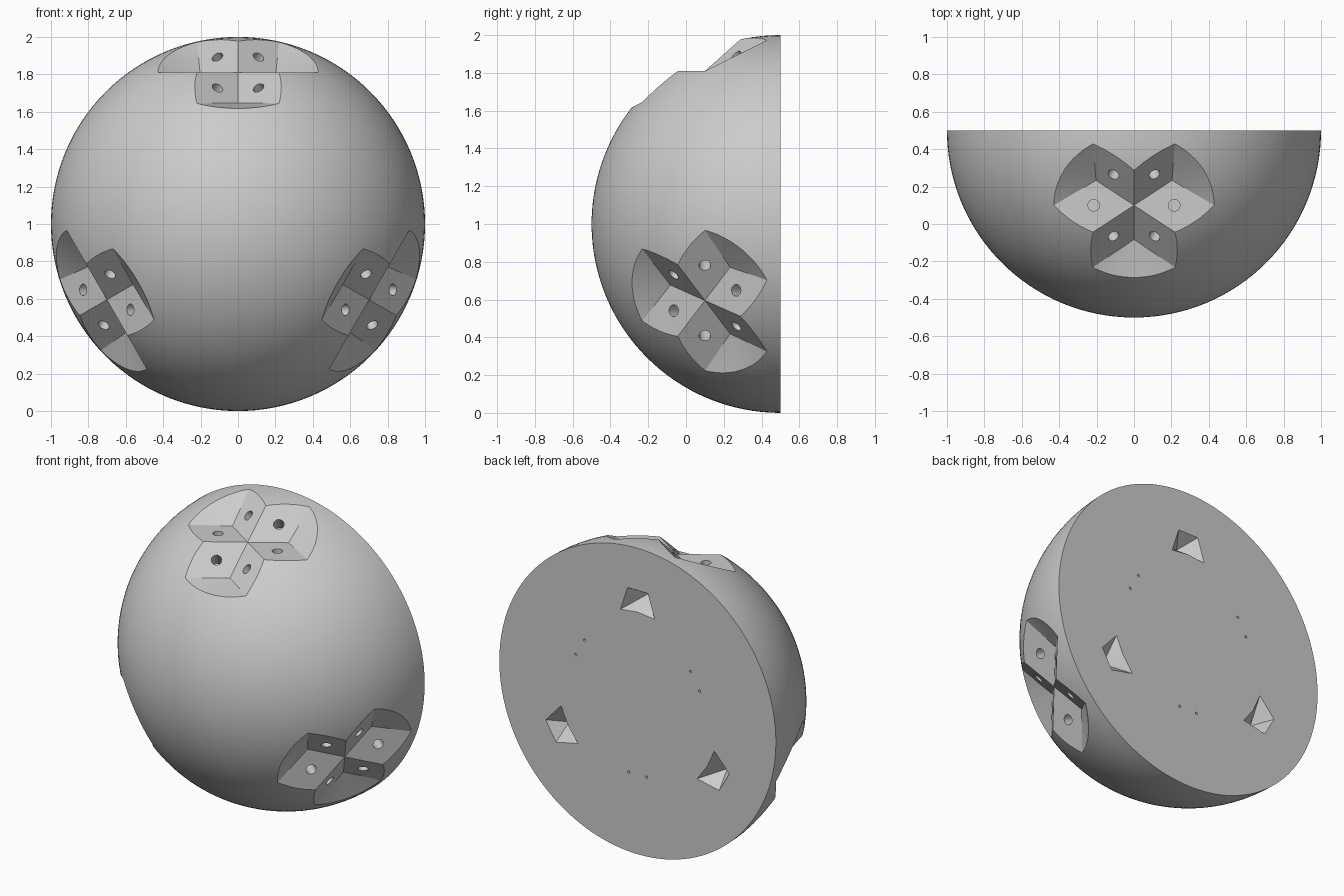
import bpy, bmesh, math
from mathutils import Vector, Matrix

if "Cube" in bpy.data.objects:
    bpy.data.objects.remove(bpy.data.objects["Cube"])

O = Vector((0, 0.5, 1))           # ball centre
C = Vector((0, 0.1, 1.81))        # centre of the top notch
N = (C - O).normalized()


def turn(k):
    return (Matrix.Translation(O) @ Matrix.Rotation(math.radians(120 * k), 4, 'Y')
            @ Matrix.Translation(-O))


def to_object(bm, name):
    bmesh.ops.recalc_face_normals(bm, faces=bm.faces)
    me = bpy.data.meshes.new(name)
    bm.to_mesh(me)
    bm.free()
    ob = bpy.data.objects.new(name, me)
    bpy.context.collection.objects.link(ob)
    return ob


def cylinder(bm, pos, axis, r, depth):
    rot = Vector(axis).to_track_quat('Z', 'Y').to_matrix().to_4x4()
    bmesh.ops.create_cone(bm, cap_ends=True, segments=32, radius1=r, radius2=r,
                          depth=depth, matrix=Matrix.Translation(pos) @ rot)


# half ball with a flat back
bm = bmesh.new()
bmesh.ops.create_uvsphere(bm, u_segments=128, v_segments=64, radius=1,
                          matrix=Matrix.Translation(O) @ Matrix.Rotation(math.pi / 2, 4, 'X'))
bmesh.ops.bisect_plane(bm, geom=bm.verts[:] + bm.edges[:] + bm.faces[:], dist=1e-4,
                       plane_co=O, plane_no=(0, 1, 0), clear_outer=True)
rim = [e for e in bm.edges if e.is_boundary]
bmesh.ops.contextual_create(bm, geom=rim)
ball = to_object(bm, "half_ball")

# six rays and six face tips of the star notch
a, b, c = Vector((.203, .133, 0)), Vector((.203, -.133, 0)), Vector((0, .183, .163))
rays = [a, c, -b, -a, -c, b]
k1, k2, k3 = Vector((.219, .331, .165)), Vector((-.219, .331, .165)), Vector((-.43, 0, 0))
tips = [k1, k2, k3, -k1, -k2, -k3]


def notch(bm, m):
    def v(p):
        return bm.verts.new(m @ (C + p))
    centre, top = v(Vector()), v(N * 0.6)
    groups, inner = [], []
    for i, r in enumerate(rays):
        if i % 2:                                  # raised ridge, runs out of the ball
            g = [v(r * 1.6)]
            inner.append(g[0])
        else:                                      # sunk corner with a fan-shaped wall
            t0, t1 = tips[i - 1], tips[i]
            ang = t0.angle(t1)
            arc = []
            for j in range(13):
                s = j / 12
                p = (t0 * math.sin((1 - s) * ang) + t1 * math.sin(s * ang)) / math.sin(ang)
                arc.append(v(r + (p - r) * 1.17))
            g = arc
            low = v(r)
            inner.append(low)
            for p, q in zip(arc, arc[1:]):
                bm.faces.new((low, p, q))
        groups.append(g)
    for i in range(6):
        j = (i + 1) % 6
        mid = groups[i][-1] if i % 2 == 0 else groups[j][0]
        loop = (centre, inner[i], mid, inner[j])
        bm.faces.new(loop)
    outer = [p for g in groups for p in g]
    for p, q in zip(outer, outer[1:] + outer[:1]):
        bm.faces.new((p, q, top))


def pocket(bm, m):
    pts = [(.08, .73), (-.08, .73), (-.135, .56), (0, .575), (.135, .56)]
    rim = [bm.verts.new(m @ Vector((x, .51, 1 + z))) for x, z in pts]
    tip = bm.verts.new(m @ Vector((0, .39, 1.66)))
    bm.faces.new(rim)
    for p, q in zip(rim, rim[1:] + rim[:1]):
        bm.faces.new((p, q, tip))


# cutters, each repeated three times round the y axis
bm_n, bm_h, bm_p = bmesh.new(), bmesh.new(), bmesh.new()
for k in range(3):
    m = turn(k)
    notch(bm_n, m)
    pocket(bm_p, m)
    for i in range(6):                             # peg hole in each face
        n = rays[i].cross(rays[(i + 1) % 6]).normalized()
        cylinder(bm_h, m @ (C + tips[i] / 2), m.to_3x3() @ n, .031, .32)
    for s in (-1, 1):                              # pin holes in the flat back
        cylinder(bm_p, m @ Vector((s * .064, .5, .52)), (0, 1, 0), .008, .08)
cutters = [to_object(bm_n, "notch_cutter"), to_object(bm_h, "hole_cutter"),
           to_object(bm_p, "back_cutter")]

bpy.context.view_layer.objects.active = ball
ball.select_set(True)
for cut in cutters:
    cut.hide_render = True
    mod = ball.modifiers.new(cut.name, 'BOOLEAN')
    mod.operation = 'DIFFERENCE'
    mod.solver = 'EXACT'
    mod.object = cut
    bpy.ops.object.modifier_apply(modifier=mod.name)
    bpy.data.objects.remove(cut)
bpy.ops.object.shade_smooth_by_angle(angle=math.radians(13))
